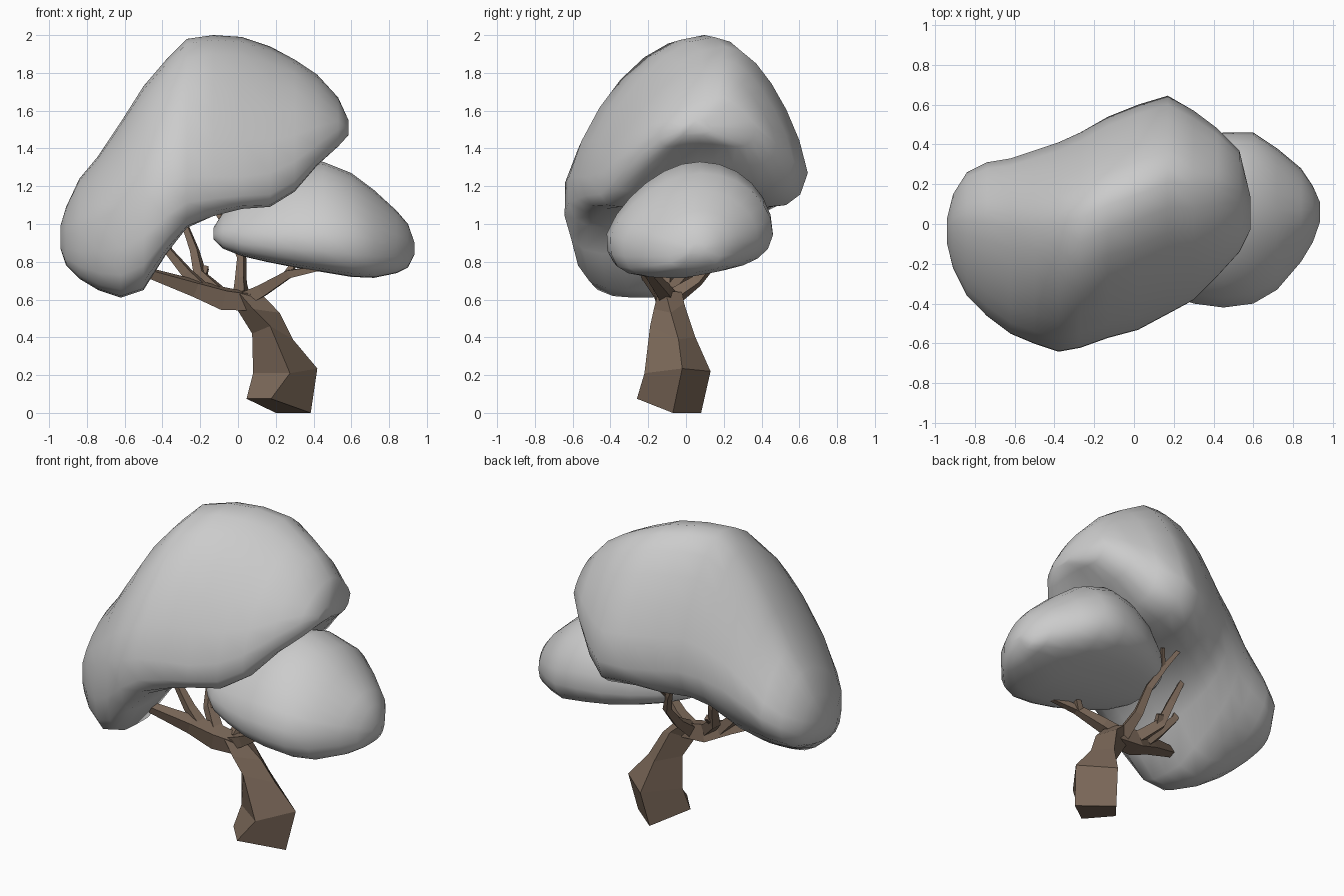
import bpy, bmesh, math
from mathutils import Vector


def finish(name, bm, mat=None, smooth=False):
    bmesh.ops.recalc_face_normals(bm, faces=bm.faces)
    me = bpy.data.meshes.new(name)
    bm.to_mesh(me)
    bm.free()
    ob = bpy.data.objects.new(name, me)
    bpy.context.collection.objects.link(ob)
    if mat:
        me.materials.append(mat)
    for p in me.polygons:
        p.use_smooth = smooth
    return ob


def loft(bm, rings):
    """Skin a list of closed point rings and cap both ends."""
    rows = [[bm.verts.new(p) for p in r] for r in rings]
    n = len(rows[0])
    for a, b in zip(rows, rows[1:]):
        for i in range(n):
            j = (i + 1) % n
            bm.faces.new((a[i], a[j], b[j], b[i]))
    bm.faces.new(rows[0])
    bm.faces.new(rows[-1])


def canopy(name, stations, top_shift, low_shift, flat_back, flat_front, n=24):
    """Leaf mass from cross-sections along x:
    x, y min, y max, z min, z max, z of widest line, rim position (<1 = hollow underside),
    amount the underside rises towards the back."""
    rings = []
    for x, y0, y1, z0, z1, zw, m, rise in stations:
        yc, ry = (y0 + y1) / 2, (y1 - y0) / 2
        ring = []
        for i in range(n):
            t = 2 * math.pi * i / n
            s, c = abs(math.sin(t)), math.cos(t)
            y = yc + ry * c
            if math.sin(t) >= 0:
                flat = flat_back if c > 0 else flat_front
                y += ry * s * (top_shift - flat * c)
                ring.append((x, y, zw + (z1 - zw) * s))
            else:
                drop = (1 - (1 - s / m) ** 2) * (1 - rise * max(c, 0))
                ring.append((x, y + low_shift * ry * s, zw - (zw - z0) * drop))
        rings.append(ring)
    bm = bmesh.new()
    loft(bm, rings)
    return finish(name, bm, smooth=True)


def limb(bm, path, radii):
    """Tapered four-sided branch along a path."""
    pts = [Vector(p) for p in path]
    rings = []
    for i, p in enumerate(pts):
        d = (pts[min(i + 1, len(pts) - 1)] - pts[max(i - 1, 0)]).normalized()
        u = d.cross(Vector((0.25, 1, 0.1))).normalized()
        v = d.cross(u)
        r = radii[i]
        rings.append([p + r * (u * math.cos(a) + v * math.sin(a))
                      for a in (math.pi * (k / 2 + 0.25) for k in range(4))])
    loft(bm, rings)


bark = bpy.data.materials.new("bark")
bark.diffuse_color = (0.20, 0.14, 0.10, 1)

# Large upper leaf mass, drooping to the left
canopy("large_canopy", [
    (-0.94, -0.10, 0.03, 0.87, 0.99, 0.93, 1, 0),
    (-0.91, -0.22, 0.15, 0.78, 1.09, 0.94, 1, 0.2),
    (-0.84, -0.36, 0.26, 0.71, 1.24, 0.97, 1, 0.4),
    (-0.74, -0.46, 0.31, 0.65, 1.36, 1.02, 1, 0.5),
    (-0.62, -0.55, 0.33, 0.61, 1.54, 1.09, 1, 0.5),
    (-0.50, -0.60, 0.37, 0.65, 1.73, 1.17, 1, 0.45),
    (-0.38, -0.64, 0.41, 0.84, 1.87, 1.22, 0.95, 0.3),
    (-0.27, -0.62, 0.46, 0.98, 1.98, 1.25, 0.87, 0.1),
    (-0.13, -0.57, 0.54, 1.04, 2.00, 1.25, 0.78, 0),
    (0.02, -0.53, 0.60, 1.08, 1.99, 1.25, 0.72, 0),
    (0.17, -0.45, 0.645, 1.09, 1.94, 1.27, 0.66, 0),
    (0.30, -0.38, 0.57, 1.17, 1.87, 1.33, 0.65, 0),
    (0.42, -0.26, 0.48, 1.31, 1.79, 1.42, 0.65, 0),
    (0.53, -0.14, 0.37, 1.41, 1.67, 1.50, 0.7, 0),
    (0.585, -0.03, 0.14, 1.47, 1.55, 1.51, 1, 0),
], 0.2, -0.15, 0.4, 0.15)

# Small lower leaf mass on the right
canopy("small_canopy", [
    (-0.13, -0.10, 0.05, 0.92, 0.98, 0.95, 1, 0),
    (-0.08, -0.20, 0.16, 0.87, 1.06, 0.95, 1, 0.2),
    (0.02, -0.29, 0.27, 0.83, 1.16, 0.95, 1, 0.3),
    (0.15, -0.35, 0.36, 0.80, 1.25, 0.95, 1, 0.3),
    (0.30, -0.40, 0.43, 0.77, 1.31, 0.95, 1, 0.3),
    (0.45, -0.42, 0.46, 0.745, 1.33, 0.95, 1, 0.3),
    (0.60, -0.40, 0.46, 0.72, 1.27, 0.94, 1, 0.3),
    (0.72, -0.33, 0.38, 0.715, 1.18, 0.92, 1, 0.3),
    (0.84, -0.19, 0.28, 0.74, 1.07, 0.90, 1, 0.2),
    (0.90, -0.09, 0.19, 0.77, 1.00, 0.88, 1, 0),
    (0.935, 0.01, 0.11, 0.84, 0.90, 0.87, 1, 0),
], 0.12, -0.1, 0.1, 0.2)

# Leaning four-sided trunk
bm = bmesh.new()
loft(bm, [
    [(0.045, -0.11, 0.075), (0.175, -0.26, 0.075), (0.385, -0.07, 0), (0.20, 0.08, 0)],
    [(0.08, -0.08, 0.21), (0.275, -0.22, 0.21), (0.42, -0.02, 0.235), (0.23, 0.13, 0.22)],
    [(0.075, -0.07, 0.42), (0.17, -0.19, 0.46), (0.29, -0.04, 0.39), (0.19, 0.05, 0.40)],
    [(0.00, -0.08, 0.54), (0.08, -0.17, 0.55), (0.22, -0.08, 0.53), (0.12, -0.01, 0.58)],
    [(-0.03, -0.08, 0.58), (0.01, -0.15, 0.63), (0.11, -0.11, 0.645), (0.05, -0.02, 0.64)],
])
finish("trunk", bm, bark)

# Branches: path points and radii
branches = [
    ([(0.07, -0.09, 0.59), (-0.08, -0.10, 0.605), (-0.23, -0.14, 0.66), (-0.47, -0.22, 0.74),
      (-0.58, -0.26, 0.82)], [0.06, 0.075, 0.055, 0.032, 0.02]),
    ([(-0.17, -0.11, 0.64), (-0.27, -0.10, 0.74), (-0.37, -0.08, 0.86), (-0.40, -0.06, 1.0)],
     [0.045, 0.035, 0.026, 0.018]),
    ([(-0.08, -0.09, 0.62), (-0.20, 0.0, 0.73), (-0.23, 0.06, 0.86), (-0.29, 0.10, 1.02)],
     [0.045, 0.038, 0.028, 0.018]),
    ([(-0.19, -0.01, 0.72), (-0.17, 0.03, 0.77)], [0.03, 0.022]),
    ([(0.02, -0.07, 0.61), (0.015, 0.06, 0.70), (0.02, 0.16, 0.82), (-0.04, 0.23, 0.95),
      (-0.12, 0.28, 1.08)], [0.05, 0.034, 0.027, 0.022, 0.015]),
    ([(-0.03, 0.22, 0.94), (0.02, 0.28, 1.03)], [0.018, 0.013]),
    ([(0.03, -0.09, 0.60), (0.13, -0.12, 0.65), (0.27, -0.19, 0.735), (0.40, -0.22, 0.76),
      (0.48, -0.24, 0.775)], [0.055, 0.045, 0.03, 0.02, 0.015]),
    ([(0.26, -0.18, 0.73), (0.29, -0.16, 0.78), (0.27, -0.14, 0.86)], [0.027, 0.022, 0.015]),
]
bm = bmesh.new()
for path, radii in branches:
    limb(bm, path, radii)
finish("branches", bm, bark)
